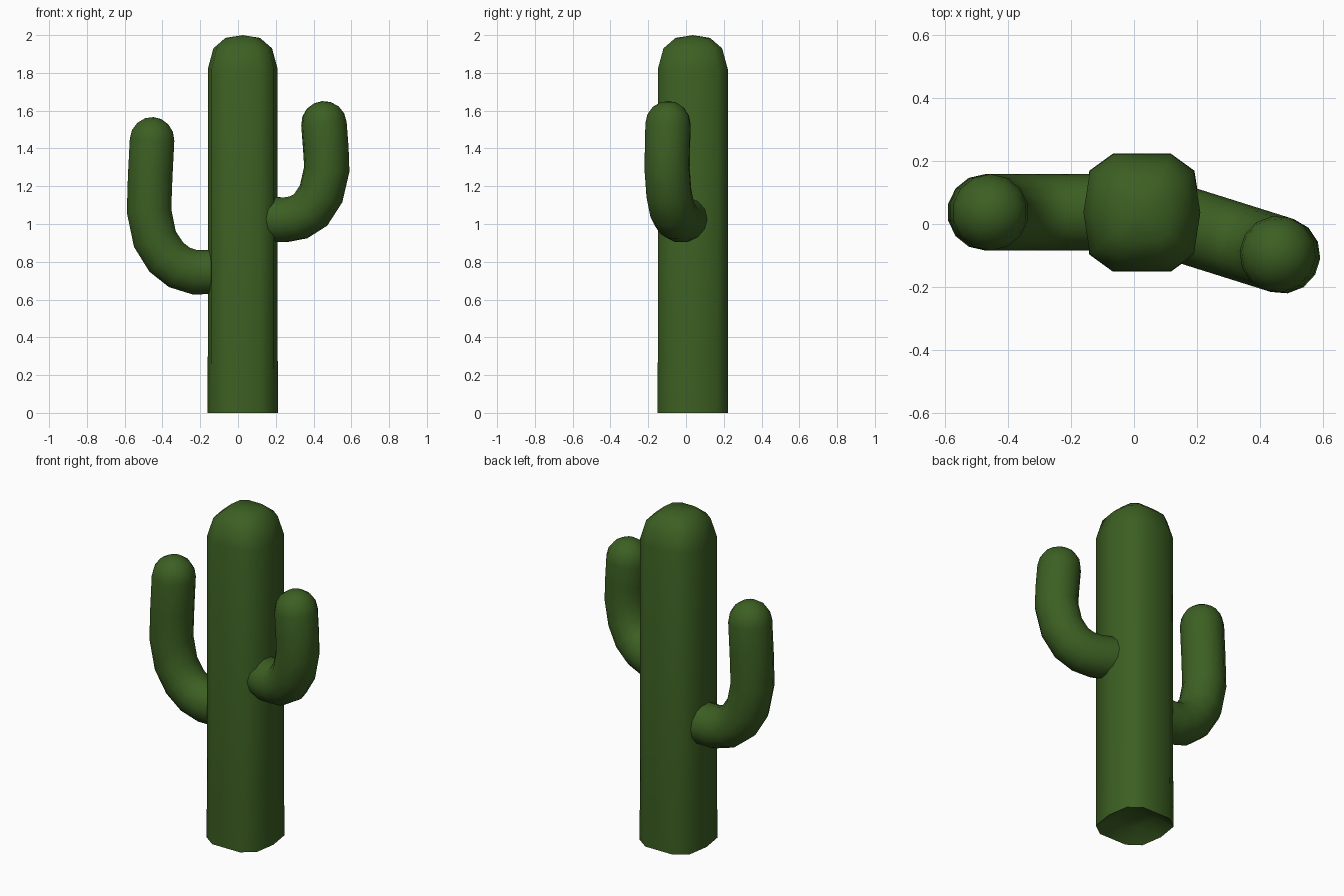
import bpy, bmesh, math
from mathutils import Vector

if "Cube" in bpy.data.objects:
    bpy.data.objects.remove(bpy.data.objects["Cube"])

green = bpy.data.materials.new("cactus_green")
green.diffuse_color = (0.045, 0.115, 0.016, 1)
green.use_nodes = True
green.node_tree.nodes["Principled BSDF"].inputs["Base Color"].default_value = green.diffuse_color


def loft(name, rings, start=None, tip=None):
    """Skin a list of equal-sized point rings, with optional end points."""
    bm = bmesh.new()
    vr = [[bm.verts.new(p) for p in r] for r in rings]
    n = len(vr[0])
    for a, b in zip(vr, vr[1:]):
        for i in range(n):
            j = (i + 1) % n
            bm.faces.new((a[i], a[j], b[j], b[i]))
    for ring, point in ((vr[0], start), (vr[-1], tip)):
        if point is not None:
            v = bm.verts.new(point)
            for i in range(n):
                bm.faces.new((ring[i], ring[(i + 1) % n], v))
    bmesh.ops.recalc_face_normals(bm, faces=bm.faces)
    me = bpy.data.meshes.new(name)
    bm.to_mesh(me)
    bm.free()
    me.materials.append(green)
    ob = bpy.data.objects.new(name, me)
    bpy.context.collection.objects.link(ob)
    bpy.ops.object.select_all(action='DESELECT')
    ob.select_set(True)
    bpy.context.view_layer.objects.active = ob
    bpy.ops.object.shade_smooth_by_angle(angle=math.radians(60))
    return ob


# Trunk: rounded-square section, domed top, dished underside
CX, CY, R = 0.025, 0.036, 0.187
quarter = [(1, 0), (0.89, 0.71), (0.49, 1)]
section = quarter + [(0, 1)] + [(-x, y) for x, y in reversed(quarter)]
section += [(-x, -y) for x, y in section[1:6]]
levels = [(0.55, 0.06), (1.0, 0), (1.0, 0.15), (0.99, 0.3), (0.99, 1.82),
          (0.83, 1.93), (0.49, 1.985)]
rings = [[(CX + x * R * s, CY + y * R * s, z) for x, y in section] for s, z in levels]
loft("trunk", rings, (CX, CY, 0.075), (CX, CY, 2.0))


# Arms: round tube swept along a planar path, with a hemispherical tip
def arm(name, path, y0, slope, x0, r=0.121, sides=14):
    pts = [Vector((x, y0 + (x - x0) * slope, z)) for x, z in path]
    side = Vector((-slope, 1, 0)).normalized()
    rings = []
    for i, p in enumerate(pts):
        t = (pts[min(i + 1, len(pts) - 1)] - pts[max(i - 1, 0)]).normalized()
        stations = [(0, 1)]
        if i == len(pts) - 1:
            stations = [(math.sin(a), math.cos(a)) for a in (0, 0.4, 0.8, 1.2)]
        up = t.cross(side)
        for h, w in stations:
            rings.append([p + t * r * h + (side * math.cos(a) + up * math.sin(a)) * r * w
                          for a in (2 * math.pi * k / sides for k in range(sides))])
    loft(name, rings, pts[0], pts[-1] + t * r)


arm("left_arm", [(-0.08, 0.747), (-0.23, 0.745), (-0.31, 0.77), (-0.38, 0.825),
                 (-0.44, 0.92), (-0.471, 1.07), (-0.465, 1.25), (-0.455, 1.445)],
    0.037, 0, 0)
arm("right_arm", [(0.1, 1.03), (0.25, 1.022), (0.32, 1.035), (0.385, 1.075),
                  (0.44, 1.16), (0.47, 1.29), (0.465, 1.4), (0.455, 1.53)],
    -0.007, -0.315, 0.175)
